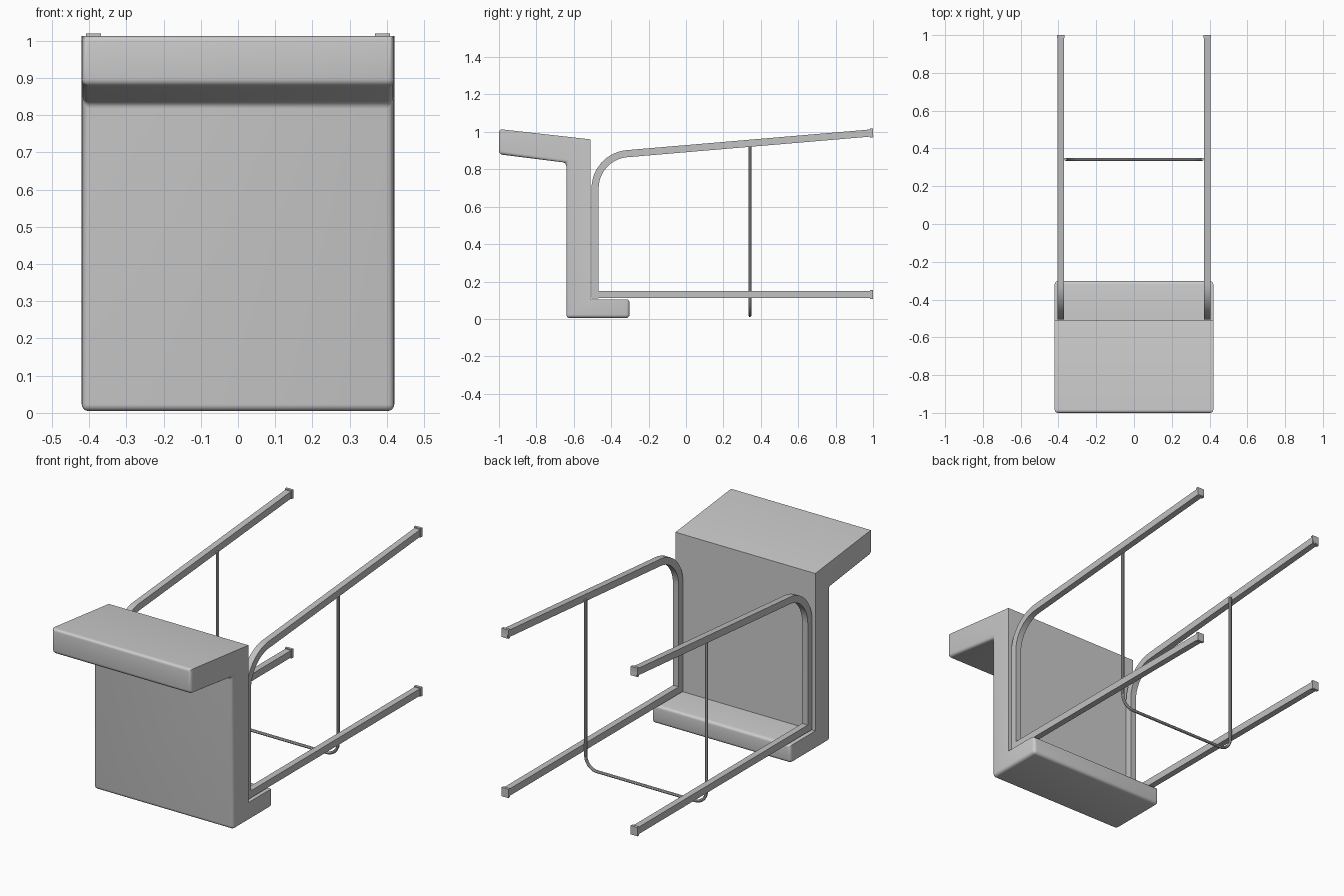
import bpy, bmesh, math
from mathutils import Vector

cube = bpy.data.objects.get("Cube")
if cube:
    bpy.data.objects.remove(cube, do_unlink=True)


def material(name, value):
    mat = bpy.data.materials.new(name)
    mat.use_nodes = True
    mat.diffuse_color = (value, value, value, 1)
    mat.node_tree.nodes["Principled BSDF"].inputs["Base Color"].default_value = mat.diffuse_color
    return mat


shell_grey = material("upholstery grey", 0.6)
tube_grey = material("tube grey", 0.54)


def activate(obj):
    bpy.ops.object.select_all(action="DESELECT")
    obj.select_set(True)
    bpy.context.view_layer.objects.active = obj


def prism(name, outline, x0, x1, mat, bevel_rule=None):
    """Extrude a (y, z) outline along x, optionally rounding some edges."""
    bm = bmesh.new()
    base = bm.faces.new([bm.verts.new((x0, y, z)) for y, z in outline])
    top = bmesh.ops.extrude_face_region(bm, geom=[base])["geom"]
    verts = [v for v in top if isinstance(v, bmesh.types.BMVert)]
    bmesh.ops.translate(bm, verts=verts, vec=(x1 - x0, 0, 0))
    if bevel_rule:
        edges = [e for e in bm.edges if bevel_rule(e)]
        bmesh.ops.bevel(bm, geom=edges, offset=0.018, segments=4,
                        profile=0.5, affect="EDGES")
    bmesh.ops.recalc_face_normals(bm, faces=bm.faces)
    mesh = bpy.data.meshes.new(name)
    bm.to_mesh(mesh)
    bm.free()
    mesh.materials.append(mat)
    obj = bpy.data.objects.new(name, mesh)
    bpy.context.collection.objects.link(obj)
    activate(obj)
    bpy.ops.object.shade_smooth_by_angle(angle=math.radians(30))


def fillet(a, p, b, dist, steps=10):
    """Points of a round corner at p between a and b."""
    a, p, b = Vector(a), Vector(p), Vector(b)
    da, db = (a - p).normalized(), (b - p).normalized()
    half = da.angle(db) / 2
    radius = dist * math.tan(half)
    centre = p + (da + db).normalized() * dist / math.cos(half)
    start, end = p + da * dist - centre, p + db * dist - centre
    arc = []
    for i in range(steps + 1):
        spoke = start.lerp(end, i / steps)
        arc.append(centre + spoke.normalized() * radius)
    return arc


def ribbon(path, half):
    """Outline of constant width around an open path."""
    path = [Vector(p) for p in path]
    left, right = [], []
    for i, p in enumerate(path):
        d = (path[min(i + 1, len(path) - 1)] - path[max(i - 1, 0)]).normalized()
        n = Vector((-d.y, d.x)) * half
        left.append(p + n)
        right.append(p - n)
    return left + right[::-1]


# Upholstered shell: seat panel with a backrest lip and a short front lip
shell = [(-1, 1.015), (-0.51, 0.96), (-0.51, 0.105), (-0.302, 0.105),
         (-0.302, 0.005), (-0.64, 0.005), (-0.64, 0.835), (-1, 0.88)]


def on_back(v):
    return any((v.co.yz - Vector(q)).length < 0.001 for q in shell[1:3])


prism("upholstered_shell", shell, -0.42, 0.42, shell_grey,
      lambda e: not any(on_back(v) for v in e.verts))

# Square-tube legs and their feet
bend, tip, heel = (-0.486, 0.869), (1, 0.995), (-0.486, 0.11)
upper_path = [heel] + fillet(heel, bend, tip, 0.17) + [tip]
lower_path = [(-0.505, 0.13), (1, 0.13)]
for side, x in (("left", 0.388), ("right", -0.388)):
    for name, path in (("_bent_leg", upper_path), ("_straight_leg", lower_path)):
        prism(side + name, ribbon(path, 0.019), x - 0.017, x + 0.017, tube_grey)
        z = path[-1][1]
        prism(side + name + "_foot", ribbon([(0.985, z), (1, z)], 0.024),
              x - 0.02, x + 0.02, tube_grey)

# Round-bar footrest: a U hanging between the legs
w, low, high = 0.363, 0.018, 0.935
points = [Vector((w, high))] + fillet((w, high), (w, low), (0, low), 0.07, 8)
points += [Vector((-p.x, p.y)) for p in reversed(points)]
curve = bpy.data.curves.new("footrest", "CURVE")
curve.dimensions = "3D"
curve.bevel_depth = 0.008
curve.bevel_resolution = 2
curve.use_fill_caps = True
spline = curve.splines.new("POLY")
spline.points.add(len(points) - 1)
for sp, p in zip(spline.points, points):
    sp.co = (p.x, 0.342, p.y, 1)
curve.materials.append(tube_grey)
footrest = bpy.data.objects.new("footrest", curve)
bpy.context.collection.objects.link(footrest)
activate(footrest)
bpy.ops.object.convert(target="MESH")
bpy.ops.object.shade_smooth_by_angle(angle=math.radians(40))
